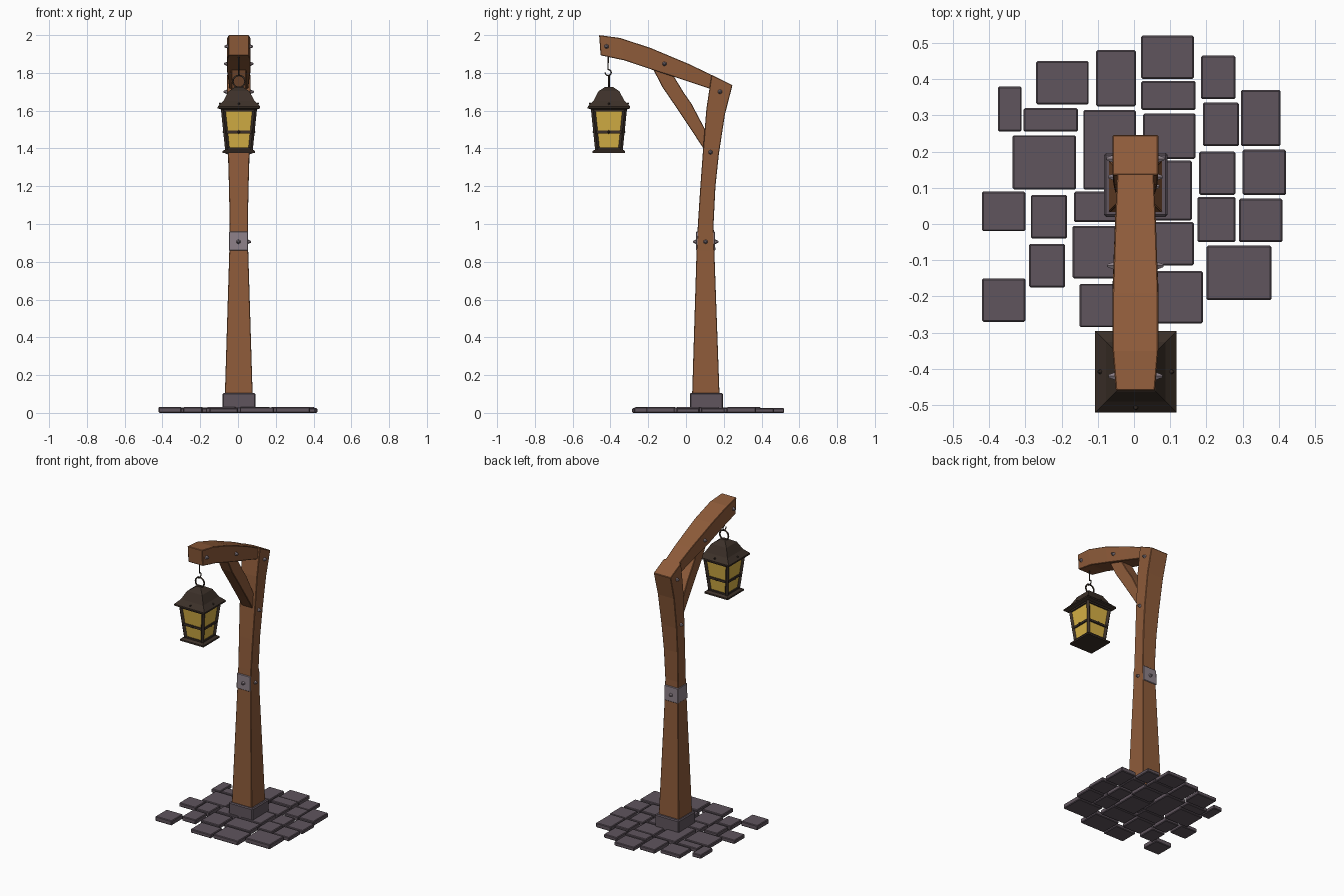
import bpy, bmesh, math, random
from mathutils import Vector, Matrix

if "Cube" in bpy.data.objects:
    bpy.data.objects.remove(bpy.data.objects["Cube"])

random.seed(4)
CX = 0.004
LX, LY = 0.005, -0.408          # lantern axis


def material(name, rgb):
    m = bpy.data.materials.new(name)
    m.diffuse_color = (*rgb, 1)
    m.use_nodes = True
    m.node_tree.nodes["Principled BSDF"].inputs["Base Color"].default_value = m.diffuse_color
    return m


WOOD = material("wood", (0.27, 0.105, 0.042))
STONE = material("stone", (0.115, 0.09, 0.11))
STEEL = material("steel", (0.27, 0.22, 0.25))
IRON = material("iron", (0.045, 0.03, 0.022))
GLASS = material("glass", (0.68, 0.44, 0.06))


def finish(bm, name, mat, bevel=0):
    bmesh.ops.recalc_face_normals(bm, faces=bm.faces)
    me = bpy.data.meshes.new(name)
    bm.to_mesh(me)
    bm.free()
    ob = bpy.data.objects.new(name, me)
    bpy.context.collection.objects.link(ob)
    me.materials.append(mat)
    if bevel:
        b = ob.modifiers.new("bevel", 'BEVEL')
        b.width, b.segments = bevel, 1
    return ob


def loft(name, loops, mat, bevel=0):
    """Skin a row of four-cornered loops and cap both ends."""
    bm = bmesh.new()
    rows = [[bm.verts.new(p) for p in lp] for lp in loops]
    for a, b in zip(rows, rows[1:]):
        for i in range(4):
            j = (i + 1) % 4
            bm.faces.new((a[i], a[j], b[j], b[i]))
    bm.faces.new(rows[0])
    bm.faces.new(rows[-1])
    return finish(bm, name, mat, bevel)


def timber(name, sections):
    """Each section: two side-view points (y, z) and a half width in x."""
    loft(name, [[(CX - w, y1, z1), (CX + w, y1, z1), (CX + w, y2, z2), (CX - w, y2, z2)]
                for y1, z1, y2, z2, w in sections], WOOD, 0.003)


def square_stack(name, cx, cy, profile, mat, bevel=0):
    """Square rings (half width, z) stacked up an axis."""
    loft(name, [[(cx + sx * h, cy + sy * h, z) for sx, sy in ((-1, -1), (1, -1), (1, 1), (-1, 1))]
                for h, z in profile], mat, bevel)


def bar(bm, p, q, w):
    p, q = Vector(p), Vector(q)
    d = q - p
    rot = d.to_track_quat('Z', 'Y').to_matrix().to_4x4()
    bmesh.ops.create_cube(bm, size=1, matrix=Matrix.Translation((p + q) / 2) @ rot
                          @ Matrix.Diagonal((w, w, d.length, 1)))


def bolt(bm, pos, axis, r=0.014, h=0.022):
    axis = Vector(axis)
    m = (Matrix.Translation(Vector(pos) + axis * (h / 2 - 0.004))
         @ axis.to_track_quat('Z', 'Y').to_matrix().to_4x4())
    bmesh.ops.create_cone(bm, cap_ends=True, segments=6, radius1=r, radius2=r * 0.3,
                          depth=h, matrix=m)


def wire(name, pts, r, cyclic=False):
    c = bpy.data.curves.new(name, 'CURVE')
    c.dimensions, c.bevel_depth, c.bevel_resolution = '3D', r, 1
    c.use_fill_caps = True
    s = c.splines.new('POLY')
    s.points.add(len(pts) - 1)
    for sp, p in zip(s.points, pts):
        sp.co = (*p, 1)
    s.use_cyclic_u = cyclic
    c.materials.append(IRON)
    bpy.context.collection.objects.link(bpy.data.objects.new(name, c))


# paving stones: x0, x1, y0, y1 in hundredths
PAVING = [
    (-37.5, -31, 25.5, 38), (-27, -12.5, 33, 45), (-10.5, .5, 32.5, 48), (2, 16.5, 40, 52),
    (18.5, 28, 34.5, 46.5), (-30.5, -15.5, 25.5, 32), (2, 17, 31.5, 39.5), (19, 29, 21.5, 33.5),
    (29.5, 40.5, 21.5, 37), (-33.5, -16, 9.5, 24.5), (-14, .5, 9.5, 31.5), (2.5, 17, 18, 30.5),
    (18, 28, 8, 20), (30, 42, 8, 20.5), (-42, -30, -2, 9), (-28.5, -18.5, -4, 8),
    (-16.5, -1, .5, 9), (1, 16, 1, 17.5), (17.5, 28, -5, 7.5), (29, 41, -5, 7),
    (-17, -3.5, -15, -.5), (-2, 16.5, -11.5, .5), (-29, -19, -17.5, -5.5), (20, 38, -21, -6),
    (-42, -30, -27, -15), (-15, 0, -28.5, -16.5), (1, 19, -27.5, -13)]
bm = bmesh.new()
for x0, x1, y0, y1 in PAVING:
    h = random.uniform(0.024, 0.032)
    bmesh.ops.create_cube(bm, size=1, matrix=Matrix.Translation(
        ((x0 + x1) / 200, (y0 + y1) / 200, h / 2))
        @ Matrix.Diagonal(((x1 - x0) / 100, (y1 - y0) / 100, h, 1)))
finish(bm, "paving_stones", STONE, 0.004)

# footing block and steel collar
square_stack("footing", 0.005, 0.108, [(0.088, 0.01), (0.088, 0.105)], STONE, 0.006)
square_stack("collar", CX - 0.002, 0.104, [(0.051, 0.86), (0.05, 0.96)], STEEL, 0.003)

# timbers
timber("post", [(.032, .08, .178, .08, .074), (.056, .86, .15, .86, .05), (.063, 1.0, .146, 1.0, .048),
                (.076, 1.2, .156, 1.2, .052), (.09, 1.39, .174, 1.37, .057),
                (.108, 1.61, .206, 1.58, .061), (.135, 1.79, .246, 1.735, .063)])
timber("arm", [(-.46, 2.0, -.452, 1.893, .054), (-.35, 1.985, -.325, 1.866, .063),
               (-.19, 1.933, -.165, 1.812, .063), (.02, 1.845, -.02, 1.765, .056),
               (.16, 1.777, .13, 1.715, .05)])
timber("brace", [(-.19, 1.85, -.075, 1.80, .04), (-.125, 1.725, -.015, 1.70, .04),
                 (-.05, 1.615, .03, 1.635, .04), (.03, 1.495, .075, 1.55, .04),
                 (.115, 1.365, .115, 1.475, .04)])

# bolts through the timbers and on the collar
bm = bmesh.new()
for y, z, w in ((-.42, 1.94, .057), (-.115, 1.848, .06), (.18, 1.70, .062), (.13, 1.38, .057)):
    for s in (-1, 1):
        bolt(bm, (CX + s * w, y, z), (s, 0, 0))
for pos, ax in (((.052, .104, .906), (1, 0, 0)), ((.002, .054, .906), (0, -1, 0)),
                ((.002, .154, .906), (0, 1, 0))):
    bolt(bm, pos, ax)
finish(bm, "bolts", STEEL)

# hook and ring
arc = [(LX, LY - .004 + .016 * math.sin(a), 1.802 + .016 * math.cos(a))
       for a in [math.radians(d) for d in range(0, 271, 30)]]
wire("hook", [(LX, LY - .004, 1.90)] + arc, 0.004)
wire("ring", [(LX + .032 * math.cos(a), LY, 1.755 + .032 * math.sin(a))
              for a in [i * math.tau / 16 for i in range(16)]], 0.005, True)

# lantern roof, floor and glass
square_stack("lantern_roof", LX, LY, [(.095, 1.606), (.113, 1.613), (.112, 1.622), (.082, 1.652),
                                      (.062, 1.69), (.055, 1.703), (.02, 1.726)], IRON)
square_stack("lantern_floor", LX, LY, [(.086, 1.376), (.086, 1.386), (.07, 1.396)], IRON)
square_stack("lantern_glass", LX, LY, [(.06, 1.39), (.083, 1.612)], GLASS)

# lantern frame: corner struts, rails and studs
bm = bmesh.new()


def half(z):
    return .061 + (z - 1.39) * .103


def corner(k, z):
    a = math.radians(45 + 90 * k)
    h = half(z) * math.sqrt(2)
    return (LX + h * math.cos(a), LY + h * math.sin(a), z)


for k in range(4):
    bar(bm, corner(k, 1.385), corner(k, 1.612), .017)
    for z, w in ((1.397, .016), (1.487, .014), (1.604, .016)):
        bar(bm, corner(k, z), corner(k + 1, z), w)
    d = Vector((math.cos(k * math.pi / 2), math.sin(k * math.pi / 2), 0))
    c = Vector((LX, LY, 0))
    bolt(bm, c + d * (half(1.487) + .006) + Vector((0, 0, 1.487)), d, .01, .014)
    bolt(bm, c + d * .098 + Vector((0, 0, 1.635)), (d + Vector((0, 0, 1))).normalized(), .009, .013)
finish(bm, "lantern_frame", IRON)
